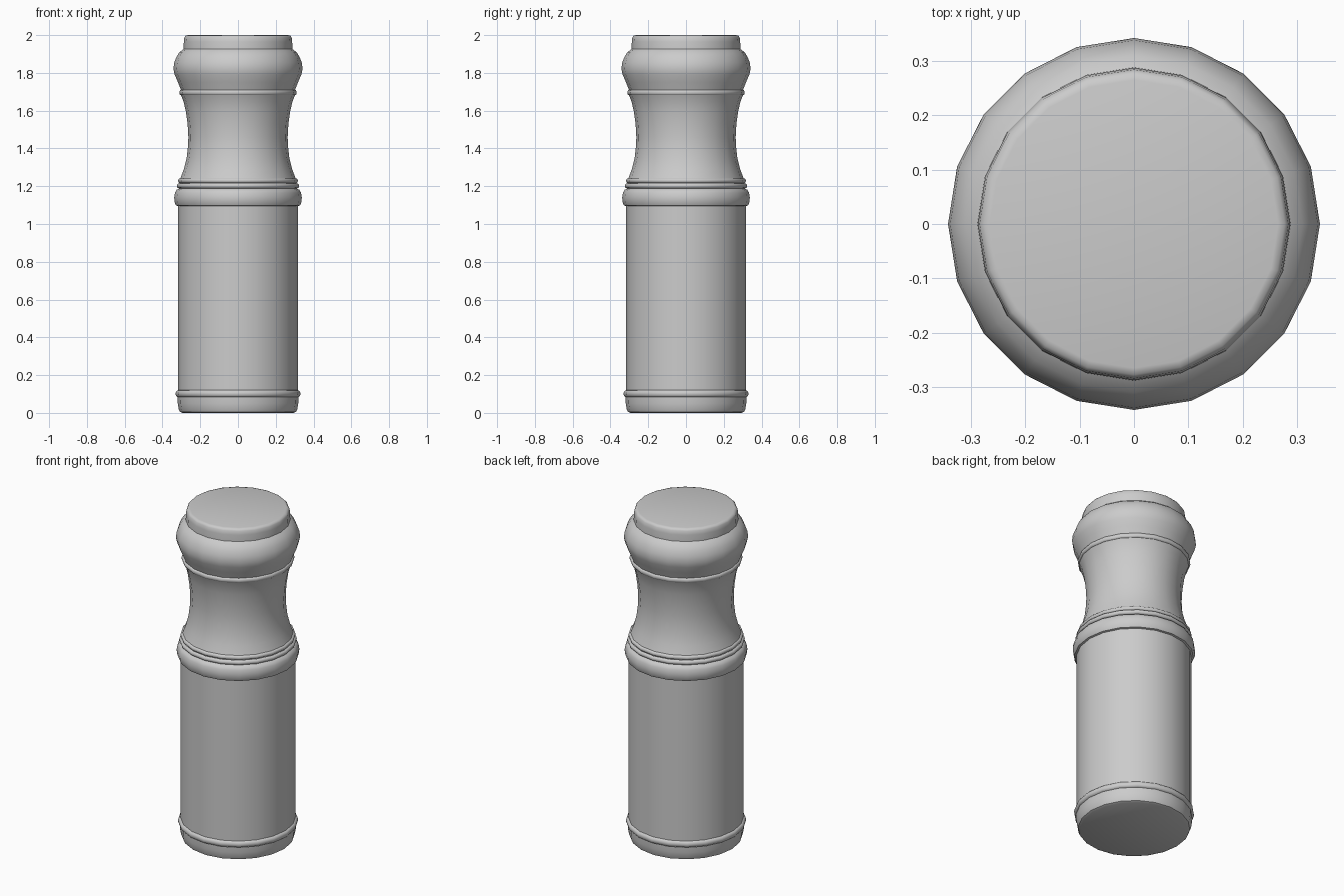
import bpy, bmesh
from math import sin, cos, pi, radians

if "Cube" in bpy.data.objects:
    bpy.data.objects.remove(bpy.data.objects["Cube"])

SIDES = 20


def lathe(name, profile):
    """Revolve (radius, z) points about z; a zero radius closes the end."""
    bm = bmesh.new()
    rings = []
    for r, z in profile:
        if r == 0:
            rings.append([bm.verts.new((0, 0, z))] * SIDES)
        else:
            rings.append([bm.verts.new((r * cos(2 * pi * i / SIDES),
                                        r * sin(2 * pi * i / SIDES), z))
                          for i in range(SIDES)])
    for a, b in zip(rings, rings[1:]):
        for i in range(SIDES):
            j = (i + 1) % SIDES
            quad = list(dict.fromkeys((a[i], a[j], b[j], b[i])))
            bm.faces.new(quad)
    mesh = bpy.data.meshes.new(name)
    bm.to_mesh(mesh)
    bm.free()
    ob = bpy.data.objects.new(name, mesh)
    bpy.context.collection.objects.link(ob)
    bpy.ops.object.select_all(action='DESELECT')
    ob.select_set(True)
    bpy.context.view_layer.objects.active = ob
    bpy.ops.object.shade_smooth_by_angle(angle=radians(40))


def bead(r, bulge, z0, z1, n=6):
    """Half-round moulding profile between two heights."""
    mid, half = (z0 + z1) / 2, (z1 - z0) / 2
    return [(r + bulge * sin(pi * k / n), mid - half * cos(pi * k / n))
            for k in range(n + 1)]


# Rounded foot and its thin ring
lathe("foot", [(0, 0), (0.295, 0), (0.308, 0.006), (0.314, 0.02),
               (0.319, 0.05), (0.32, 0.083)])
lathe("foot_ring", bead(0.317, 0.014, 0.083, 0.12))

# Long straight body
lathe("body", [(0.317, 0.12), (0.317, 1.095)])

# Wide collar with two thin rings above
lathe("collar", [(0.317, 1.095), (0.328, 1.098), (0.336, 1.115),
                 (0.338, 1.14), (0.334, 1.165), (0.325, 1.181), (0.31, 1.188)])
lathe("collar_ring_lower", bead(0.31, 0.014, 1.188, 1.216))
lathe("collar_ring_upper", bead(0.305, 0.012, 1.216, 1.242))

# Waisted neck
lathe("neck", [(0.305, 1.242), (0.287, 1.29), (0.272, 1.35), (0.265, 1.41),
               (0.263, 1.46), (0.267, 1.53), (0.277, 1.60), (0.289, 1.65),
               (0.302, 1.682)])
lathe("neck_ring", bead(0.302, 0.009, 1.682, 1.71))

# Bulging head
lathe("head", [(0.302, 1.71), (0.318, 1.75), (0.335, 1.79), (0.342, 1.82),
               (0.338, 1.855), (0.326, 1.885), (0.31, 1.91), (0.288, 1.926)])

# Flat top cap
lathe("cap", [(0.288, 1.926), (0.287, 1.965), (0.284, 1.988),
              (0.277, 1.997), (0.265, 2.0), (0, 2.0)])
